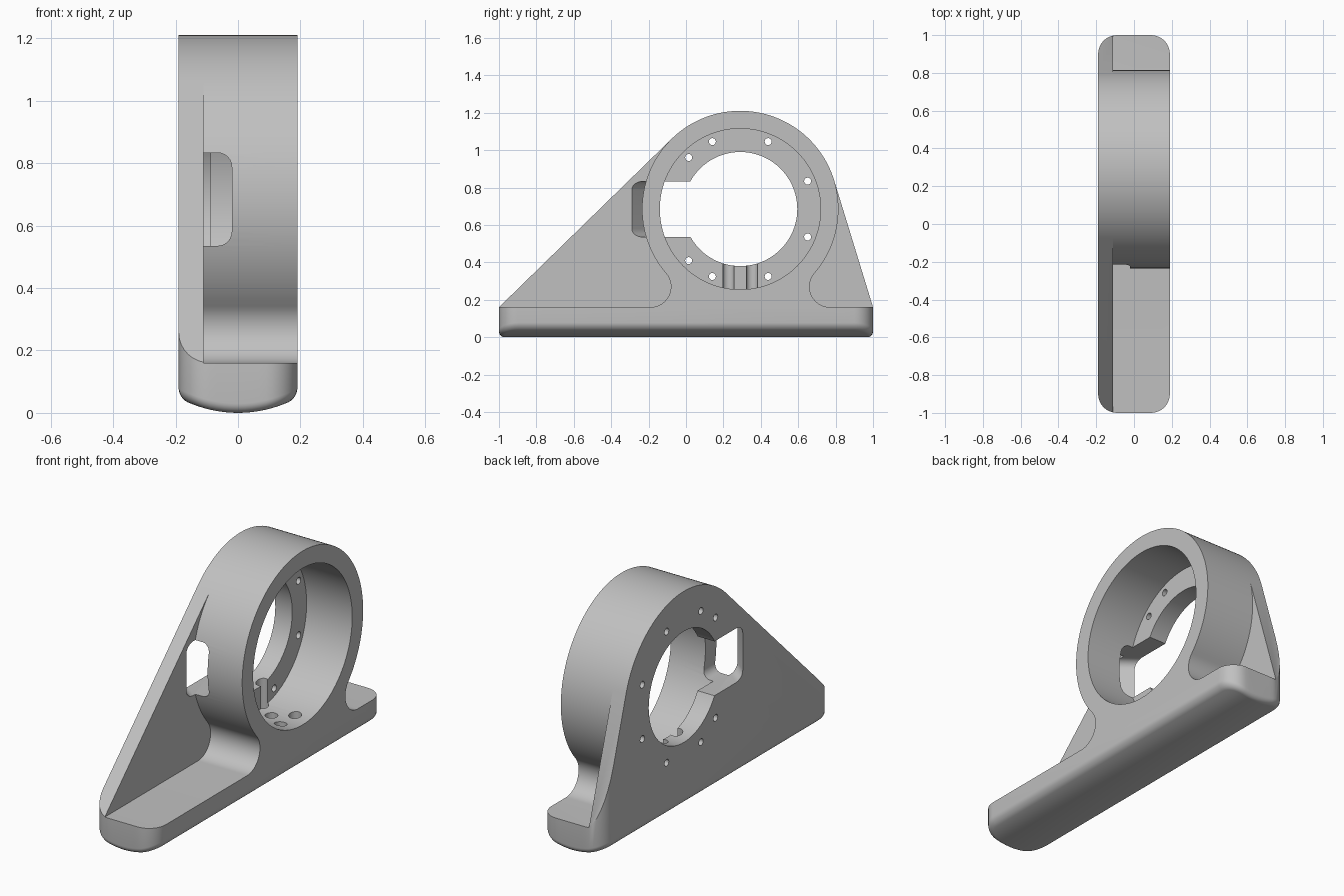
import bpy, bmesh, math
from mathutils import Vector

if "Cube" in bpy.data.objects:
    bpy.data.objects.remove(bpy.data.objects["Cube"])

CY, CZ, R = 0.29, 0.685, 0.525      # ring centre and outer radius
TOP = 0.16                          # top of the foot
FACE = -0.11                        # front face of the web plate


def make(name, bm):
    bmesh.ops.recalc_face_normals(bm, faces=bm.faces)
    me = bpy.data.meshes.new(name)
    bm.to_mesh(me)
    bm.free()
    ob = bpy.data.objects.new(name, me)
    bpy.context.collection.objects.link(ob)
    return ob


def prism(name, pts, x0, x1):
    """Extrude a (y, z) outline along x."""
    bm = bmesh.new()
    f = bm.faces.new([bm.verts.new((x0, y, z)) for y, z in pts])
    ext = bmesh.ops.extrude_face_region(bm, geom=[f])["geom"]
    bmesh.ops.translate(bm, vec=(x1 - x0, 0, 0),
                        verts=[v for v in ext if isinstance(v, bmesh.types.BMVert)])
    return make(name, bm)


def arc(cy, cz, r, a0, a1, n):
    return [(cy + r * math.cos(a0 + (a1 - a0) * i / n),
             cz + r * math.sin(a0 + (a1 - a0) * i / n)) for i in range(n + 1)]


def disc(name, y, z, r, x0, x1, n):
    return prism(name, arc(y, z, r, 0, 2 * math.pi, n)[:-1], x0, x1)


def boolean(ob, tool, op="DIFFERENCE"):
    m = ob.modifiers.new("cut", "BOOLEAN")
    m.operation, m.object, m.solver = op, tool, "EXACT"
    bpy.context.view_layer.objects.active = ob
    bpy.ops.object.modifier_apply(modifier=m.name)
    bpy.data.objects.remove(tool, do_unlink=True)


def tangent_angle(sign):
    """Ring angle where the sloped edge from the foot corner touches."""
    dy, dz = sign - CY, TOP - CZ
    return math.atan2(dz, dy) + sign * math.acos(R / math.hypot(dy, dz))


# Main body: foot, sloped web and ring outline
a_back = tangent_angle(1)
a_front = tangent_angle(-1) % (2 * math.pi)
outline = [(-1.1, -0.1), (1.1, -0.1), (1.1, 0.1), (1, TOP)]
outline += arc(CY, CZ, R, a_back, a_front, 64)
outline += [(-1, TOP), (-1.1, 0.1)]
body = prism("bearing_bracket", outline, -0.25, 0.25)

# Relief on each side of the ring, leaving the web plate and neck fillets
RF = 0.11
off = math.sqrt((R + RF) ** 2 - (TOP + RF - CZ) ** 2)
for s, a0 in ((-1, a_front), (1, a_back)):
    fy, fz = CY + s * off, TOP + RF
    a1 = math.atan2(fz - CZ, fy - CY)
    if s < 0:
        a1 %= 2 * math.pi
    pts = arc(CY, CZ, R, a0, a1, 32)
    b0 = math.atan2(CZ - fz, CY - fy)
    b1 = -math.pi / 2 if s < 0 else 1.5 * math.pi
    pts += arc(fy, fz, RF, b0, b1, 20)[1:]
    pts += [(s * 1.3, TOP), (s * 1.3, 1.5),
            (CY + 1.4 * R * math.cos(a0), CZ + 1.4 * R * math.sin(a0))]
    boolean(body, prism("relief", pts, FACE, 0.3))


# Outer envelope: rounded plan, crowned underside with a filleted rim
def plan_half(d):
    hx, hy, r = 0.19 - d, 1 - d, 0.1 - d
    pts = [(-hx + r - r * math.cos(t), -hy + r - r * math.sin(t))
           for t in (i * math.pi / 16 for i in range(9))]
    mid = [((-1 + 2 * i / 8) * (hx - r), -hy) for i in range(1, 8)]
    return pts + mid + [(-x, y) for x, y in reversed(pts)]


bm = bmesh.new()
levels = [(0, 1.4, 0)]
for i in range(7):
    t = i * math.pi / 12
    levels.append((0.03 * (1 - math.cos(t)), 0.03 * (1 - math.sin(t)), 1))
rings = []
for d, z, crown in levels:
    h = plan_half(d)
    loop = h + [(x, -y) for x, y in reversed(h)]
    rings.append([bm.verts.new((x, y, z + crown * 0.04 * (x / 0.175) ** 2)) for x, y in loop])
n = len(rings[0])
for lo, hi in zip(rings, rings[1:]):
    for i in range(n):
        bm.faces.new((lo[i], lo[(i + 1) % n], hi[(i + 1) % n], hi[i]))
for ring in (rings[0], rings[-1]):
    for i in range(n // 2 - 1):
        bm.faces.new((ring[i], ring[i + 1], ring[n - 2 - i], ring[n - 1 - i]))
boolean(body, make("envelope", bm), "INTERSECT")

# Bearing seat and through hole
boolean(body, disc("seat_bore", CY, CZ, 0.43, -0.087, 0.3, 96))
boolean(body, disc("through_bore", CY, CZ, 0.305, -0.3, 0.0, 96))

# Bolt holes through the web
for deg in (22.5, 67.5, 112.5, 135):
    for s in (-1, 1):
        a = math.radians(deg * s)
        boolean(body, disc("bolt_hole", CY + 0.39 * math.cos(a), CZ + 0.39 * math.sin(a),
                           0.0187, -0.3, 0.0, 20))

# Side slot through the ring wall and web, with rounded corners
bm = bmesh.new()
plan = [(-0.25, 0.1), (-0.25, -0.17), (FACE, -0.29), (-0.02, -0.29), (-0.02, 0.1)]
low = [bm.verts.new((x, y, 0.535)) for x, y in plan]
high = [bm.verts.new((x, y, 0.833)) for x, y in plan]
bm.faces.new(low)
bm.faces.new(high)
for i in range(5):
    j = (i + 1) % 5
    bm.faces.new((low[i], low[j], high[j], high[i]))
bmesh.ops.recalc_face_normals(bm, faces=bm.faces)
rim = [bm.edges.get((v[i], v[i + 1])) for v in (low, high) for i in (1, 2, 3)]
bmesh.ops.bevel(bm, geom=rim, offset=0.045, segments=6, profile=0.5, affect="EDGES")
boolean(body, make("side_slot", bm))

# Blind drillings in the floor of the seat
for x, y in ((-0.1, -0.063), (-0.1, 0.063), (0, 0), (0.1, -0.063), (0.1, 0.063)):
    bm = bmesh.new()
    bmesh.ops.create_cone(bm, cap_ends=True, segments=24, radius1=0.0325, radius2=0.0325, depth=0.36)
    bmesh.ops.translate(bm, verts=bm.verts, vec=Vector((x, CY + y, 0.3)))
    boolean(body, make("drilling", bm))

# Finish
mat = bpy.data.materials.new("machined_grey")
mat.diffuse_color = (0.53, 0.53, 0.53, 1)
mat.use_nodes = True
mat.node_tree.nodes["Principled BSDF"].inputs["Base Color"].default_value = mat.diffuse_color
body.data.materials.clear()
body.data.materials.append(mat)
for p in body.data.polygons:
    p.material_index = 0
bpy.ops.object.select_all(action="DESELECT")
body.select_set(True)
bpy.context.view_layer.objects.active = body
bpy.ops.object.shade_smooth_by_angle(angle=math.radians(30))
